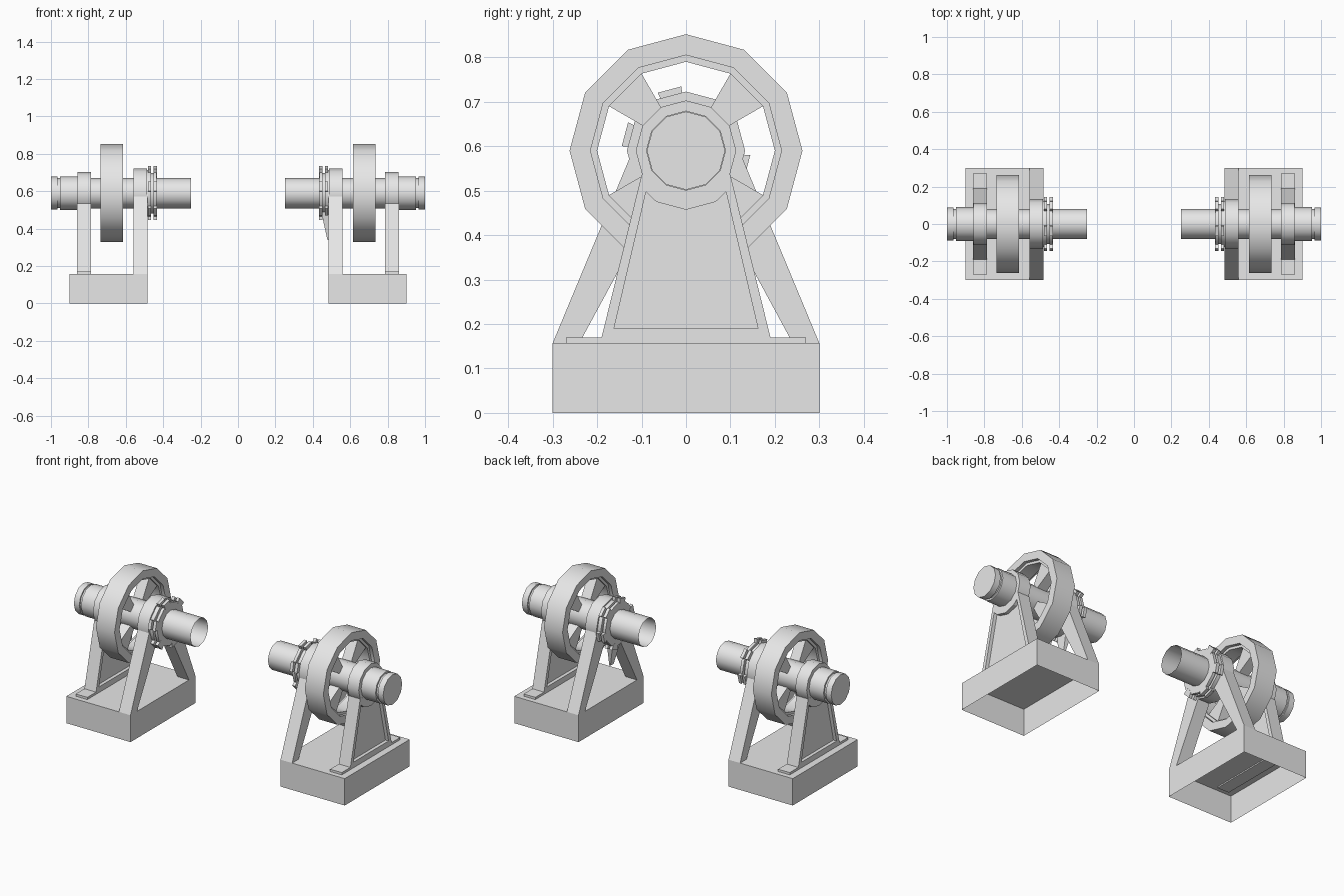
import bpy, bmesh, math
from mathutils import Vector

cube = bpy.data.objects.get("Cube")
if cube:
    bpy.data.objects.remove(cube, do_unlink=True)

grey = bpy.data.materials.new("light_grey")
grey.use_nodes = True
grey.diffuse_color = (0.8, 0.8, 0.8, 1)
grey.node_tree.nodes["Principled BSDF"].inputs["Base Color"].default_value = (0.8, 0.8, 0.8, 1)

AXIS_Z = 0.59
SIDES = 12


def ring(r, a0=0, a1=360, step=30):
    """Points (y, z) around the shaft axis, angles measured from the top."""
    pts = []
    a = a0
    while a <= a1 - (step if a1 - a0 == 360 else 0) + 0.01:
        t = math.radians(a)
        pts.append((r * math.sin(t), AXIS_Z + r * math.cos(t)))
        a += step
    return pts


def finish(name, bm, mirror=True, smooth=False):
    bmesh.ops.recalc_face_normals(bm, faces=bm.faces)
    for f in bm.faces:
        f.smooth = smooth
    for e in bm.edges:
        e.smooth = len(e.link_faces) == 2 and e.calc_face_angle(3) < math.radians(40)
    mesh = bpy.data.meshes.new(name)
    bm.to_mesh(mesh)
    bm.free()
    mesh.materials.append(grey)
    ob = bpy.data.objects.new(name, mesh)
    bpy.context.scene.collection.objects.link(ob)
    if mirror:
        mod = ob.modifiers.new("Mirror", 'MIRROR')
        mod.use_axis = (True, False, False)
        mod.use_mirror_merge = False
    return ob


def add_prism(bm, pts, x0, x1):
    """Extrude a (y, z) outline along x."""
    face = bm.faces.new([bm.verts.new((x0, y, z)) for y, z in pts])
    out = bmesh.ops.extrude_face_region(bm, geom=[face])
    verts = [v for v in out["geom"] if isinstance(v, bmesh.types.BMVert)]
    bmesh.ops.translate(bm, verts=verts, vec=Vector((x1 - x0, 0, 0)))
    if face.is_valid and not any(len(e.link_faces) > 1 for e in face.edges):
        bm.faces.new([bm.verts.new((x0, y, z)) for y, z in pts])


def prisms(name, outlines, x0, x1, **kw):
    bm = bmesh.new()
    for pts in outlines:
        add_prism(bm, pts, x0, x1)
    return finish(name, bm, **kw)


def lathe(name, profile, closed=False):
    """Revolve an (x, radius) profile about the shaft axis."""
    bm = bmesh.new()
    rings = []
    for x, r in profile:
        if r == 0:
            rings.append([bm.verts.new((x, 0, AXIS_Z))] * SIDES)
        else:
            rings.append([bm.verts.new((x, y, z)) for y, z in ring(r)])
    pairs = list(zip(rings, rings[1:]))
    if closed:
        pairs.append((rings[-1], rings[0]))
    for a, b in pairs:
        for i in range(SIDES):
            j = (i + 1) % SIDES
            quad = list(dict.fromkeys([a[i], a[j], b[j], b[i]]))
            bm.faces.new(quad)
    return finish(name, bm, smooth=True)


def both(pts):
    """An outline and its copy on the other side of y = 0."""
    return [pts, [(-y, z) for y, z in pts]]


def rect(w, z0, z1):
    return [(-w, z0), (w, z0), (w, z1), (-w, z1)]


# Hollow base, open underneath
bm = bmesh.new()
add_prism(bm, rect(0.3, 0, 0.157), 0.485, 0.9)
bm.normal_update()
floor = [f for f in bm.faces if all(v.co.z < 0.01 for v in f.verts)]
bmesh.ops.delete(bm, geom=floor, context='FACES_ONLY')
finish("base", bm)

# Inner A-frame: spread legs and a bearing head
prisms("inner_frame_legs",
       both([(0.3, 0.157), (0.24, 0.157), (0.065, 0.48), (0.05, AXIS_Z), (0.12, AXIS_Z)]),
       0.485, 0.56)
prisms("inner_frame_head", [ring(0.133)], 0.486, 0.559, smooth=True)

# Outer support: foot pad, framed plate with a recessed panel, bearing head
prisms("support_foot_pad", [rect(0.27, 0.15, 0.17)], 0.785, 0.86)
arch = ring(0.133, 150, 210)
prisms("support_frame",
       both([(0.19, 0.17), (0.162, 0.17), (0.162, 0.19), (0.09, 0.497), (0.1, 0.535)])
       + [rect(0.162, 0.17, 0.19),
          [(0.1, 0.535), (0.09, 0.497)] + arch + [(-0.09, 0.497), (-0.1, 0.535)]],
       0.785, 0.86)
prisms("support_panel",
       [[(-0.165, 0.18), (0.165, 0.18), (0.092, 0.51), (-0.092, 0.51)]], 0.805, 0.84)
prisms("support_head", [ring(0.113)], 0.786, 0.859, smooth=True)

# Shaft: open tube inside, thicker stepped end outside
lathe("shaft_tube", [(0.25, 0.081), (0.8, 0.081)])
lathe("shaft_end", [(0.8, 0), (0.8, 0.09), (0.952, 0.09), (0.952, 0.08), (0.965, 0.08),
                    (0.965, 0.088), (1.0, 0.088), (1.0, 0)])

# Flywheel: stepped rim and four broad spokes
lathe("flywheel_rim", [(0.615, 0.262), (0.735, 0.262), (0.735, 0.215), (0.715, 0.215),
                       (0.715, 0.2), (0.635, 0.2), (0.635, 0.215), (0.615, 0.215)], closed=True)
prisms("flywheel_spokes",
       [ring(0.075, a, a + 30) + ring(0.203, a, a + 30)[::-1] for a in range(30, 360, 90)],
       0.645, 0.705)

# Coupling: a drum with two rings of six lugs
lathe("coupling_drum", [(0.435, 0.08), (0.435, 0.124), (0.452, 0.124), (0.452, 0.108),
                        (0.464, 0.108), (0.464, 0.124), (0.486, 0.124)])
for name, x0 in (("front_lugs", 0.434), ("rear_lugs", 0.464)):
    prisms(name,
           [ring(0.11, a - 11, a + 11, 22) + ring(0.145, a - 11, a + 11, 22)[::-1]
            for a in range(-15, 345, 60)],
           x0, x0 + 0.018)

# Small tapered bracket hanging under one coupling
bm = bmesh.new()
add_prism(bm, [(-0.04, 0.49), (0.04, 0.49), (0.015, 0.34), (-0.015, 0.34)], 0.445, 0.486)
for v in bm.verts:
    if v.co.z < 0.4 and v.co.x < 0.46:
        v.co.x = 0.478
finish("hanging_bracket", bm, mirror=False)
